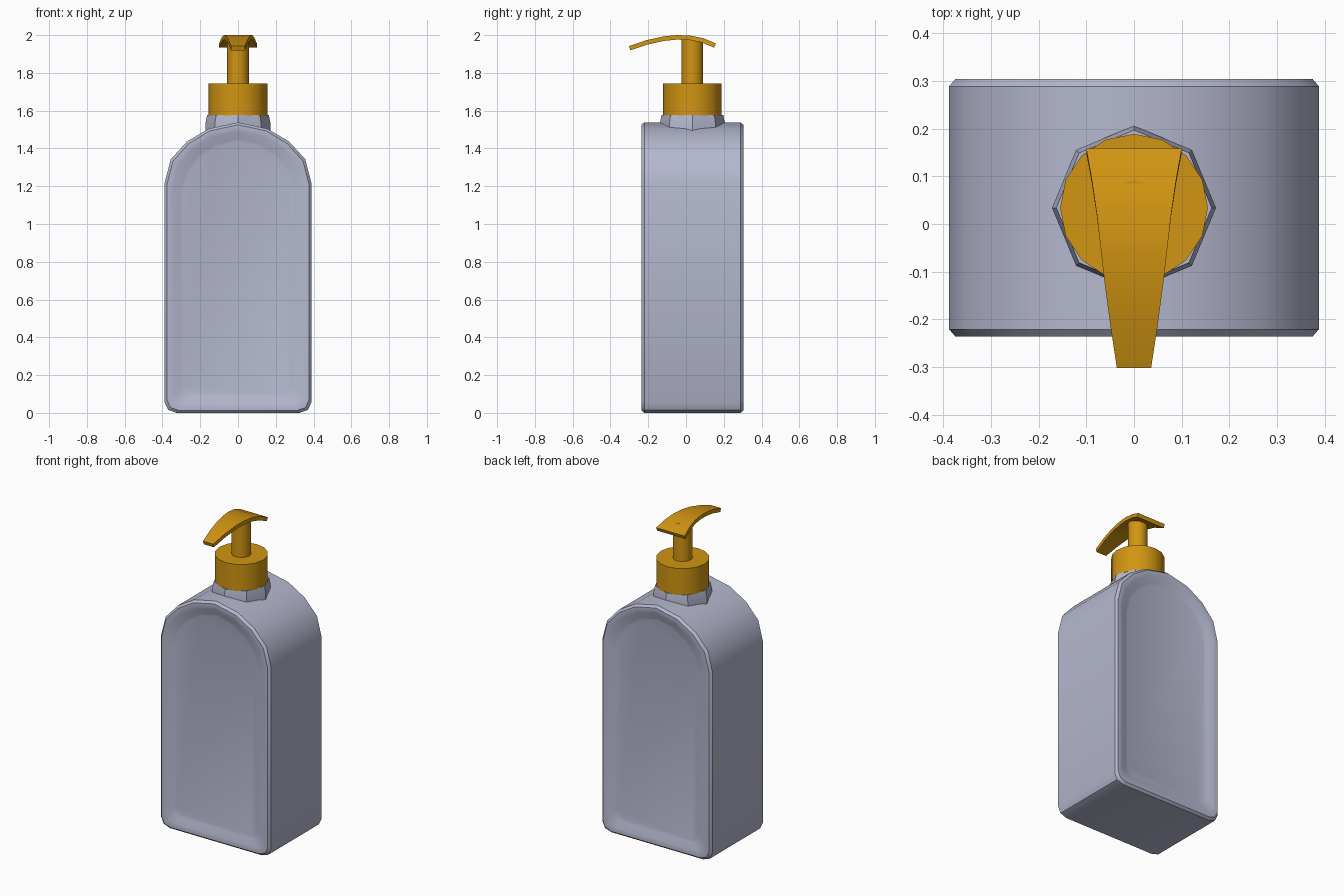
import bpy, bmesh, math

cube = bpy.data.objects.get("Cube")
if cube:
    bpy.data.objects.remove(cube, do_unlink=True)

AXIS_Y = 0.034  # pump axis


def make_material(name, color):
    m = bpy.data.materials.new(name)
    m.use_nodes = True
    m.diffuse_color = color
    bsdf = next(n for n in m.node_tree.nodes if n.type == 'BSDF_PRINCIPLED')
    bsdf.inputs["Base Color"].default_value = color
    return m


grey = make_material("bottle grey", (0.46, 0.48, 0.62, 1))
amber = make_material("pump amber", (0.64, 0.30, 0.006, 1))


def loft(name, rings, material, angle=35):
    """Join closed rings of points into a capped solid."""
    bm = bmesh.new()
    loops = [[bm.verts.new(p) for p in ring] for ring in rings]
    n = len(loops[0])
    for a, b in zip(loops, loops[1:]):
        for i in range(n):
            j = (i + 1) % n
            bm.faces.new((a[i], a[j], b[j], b[i]))
    bm.faces.new(loops[0][::-1])
    bm.faces.new(loops[-1])
    bmesh.ops.recalc_face_normals(bm, faces=bm.faces[:])
    mesh = bpy.data.meshes.new(name)
    bm.to_mesh(mesh)
    bm.free()
    mesh.materials.append(material)
    ob = bpy.data.objects.new(name, mesh)
    bpy.context.collection.objects.link(ob)
    bpy.ops.object.select_all(action='DESELECT')
    ob.select_set(True)
    bpy.context.view_layer.objects.active = ob
    bpy.ops.object.shade_smooth_by_angle(angle=math.radians(angle))
    return ob


def turned(name, profile, sides, material):
    """Upright solid from (radius, height) pairs around the pump axis."""
    steps = [2 * math.pi * i / sides for i in range(sides)]
    return loft(name, [[(r * math.cos(t), AXIS_Y + r * math.sin(t), z) for t in steps]
                       for r, z in profile], material, 40 if sides > 8 else 30)


# Bottle body: arched outline, softened rims and a shallow recessed panel front and back
half = [(0.325, 0.0), (0.37, 0.016), (0.388, 0.055), (0.388, 1.22),
        (0.356, 1.343), (0.27, 1.437), (0.155, 1.505)]
outline = half + [(0, 1.538)] + [(-x, z) for x, z in reversed(half)]
MID_Z, HALF_Z, HALF_X = 0.769, 0.769, 0.388


def body_ring(y, inset):
    sx, sz = 1 - inset / HALF_X, 1 - inset / HALF_Z
    return [(x * sx, y, MID_Z + (z - MID_Z) * sz) for x, z in outline]


MID_Y, HALF_Y = 0.034, 0.270
steps = [(0.022, 0.10), (0.018, 0.085), (0.003, 0.045), (0.0, 0.03), (0.0, 0.013), (0.015, 0.0)]
front = [body_ring(MID_Y - HALF_Y + d, i) for d, i in steps]
back = [body_ring(MID_Y + HALF_Y - d, i) for d, i in reversed(steps)]
loft("bottle_body", front + back, grey)

# Eight-sided neck, collar and stem
turned("bottle_neck", [(0.172, 1.47), (0.172, 1.535), (0.163, 1.578)], 8, grey)
turned("pump_collar", [(0.155, 1.575), (0.155, 1.745)], 16, amber)
turned("pump_stem", [(0.057, 1.74), (0.057, 1.985)], 16, amber)

# Curved, tapering spout plate: (y, top height, half width)
path = [(0.158, 1.956, 0.10), (0.09, 1.984, 0.088), (0.02, 1.998, 0.078),
        (-0.05, 2.0, 0.070), (-0.12, 1.993, 0.062), (-0.21, 1.973, 0.050), (-0.302, 1.942, 0.036)]
rings = []
for k, (y, z, w) in enumerate(path):
    y0, z0, _ = path[max(k - 1, 0)]
    y1, z1, _ = path[min(k + 1, len(path) - 1)]
    length = math.hypot(y1 - y0, z1 - z0)
    ny, nz = (z1 - z0) / length, -(y1 - y0) / length  # upward normal
    by, bz = y - 0.024 * ny, z - 0.024 * nz
    rings.append([(-w, y, z), (w, y, z), (w, by, bz), (-w, by, bz)])
loft("pump_spout", rings, amber)
